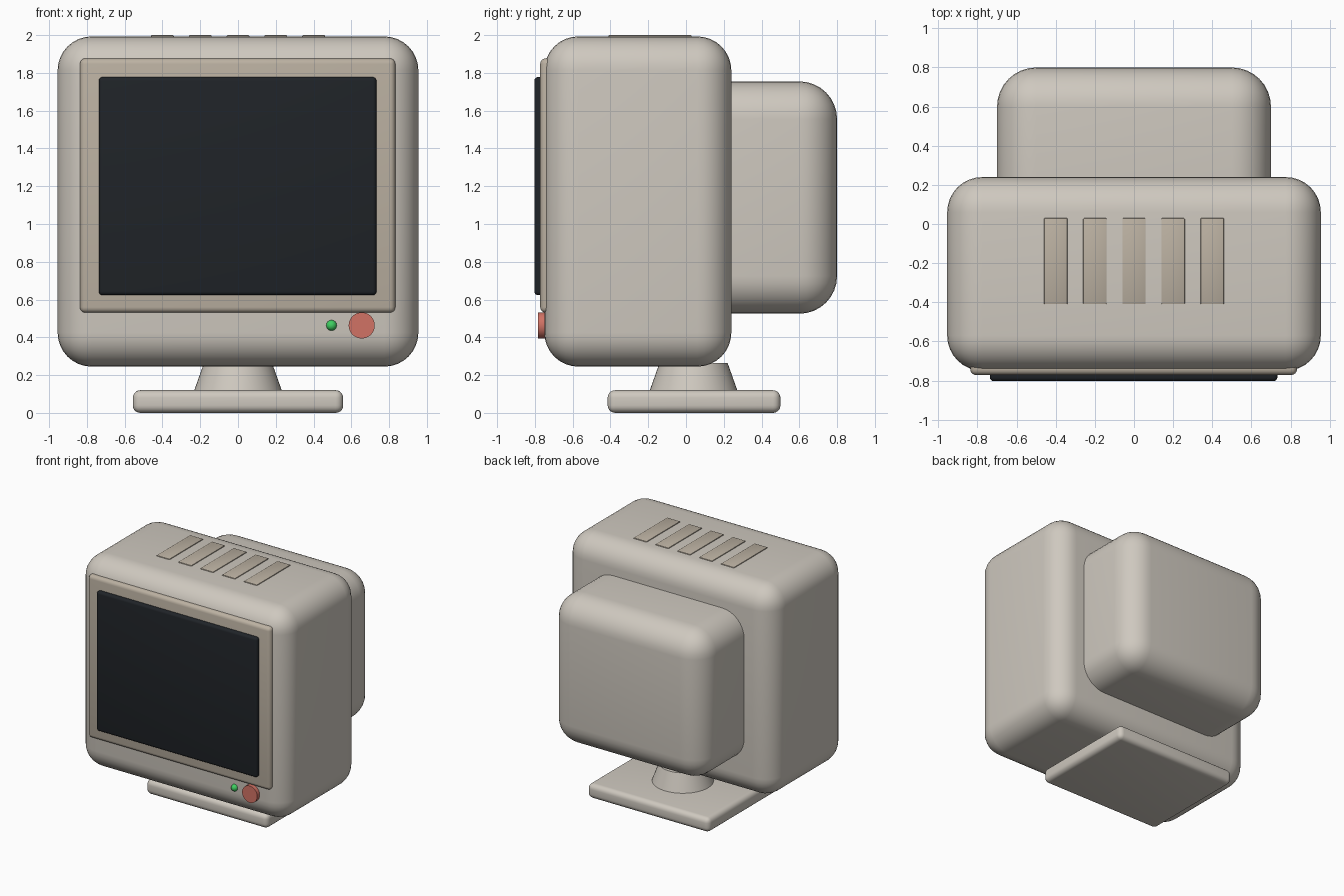
import bpy
import math
from mathutils import Vector

default = bpy.data.objects.get("Cube")
if default:
    bpy.data.objects.remove(default, do_unlink=True)


def material(name, rgb, roughness=0.5):
    mat = bpy.data.materials.new(name)
    mat.use_nodes = True
    color = (*rgb, 1)
    mat.diffuse_color = color
    shader = mat.node_tree.nodes["Principled BSDF"]
    shader.inputs["Base Color"].default_value = color
    shader.inputs["Roughness"].default_value = roughness
    return mat


def finish(name, mat):
    obj = bpy.context.object
    obj.name = obj.data.name = name
    obj.data.materials.append(mat)
    return obj


def rounded_box(name, low, high, radius, mat, segments=8):
    """Box between two corners with rounded edges."""
    low, high = Vector(low), Vector(high)
    bpy.ops.mesh.primitive_cube_add(size=1, location=(low + high) / 2)
    obj = finish(name, mat)
    obj.scale = high - low
    bpy.ops.object.transform_apply(location=False, rotation=False, scale=True)
    bevel = obj.modifiers.new("Rounded edges", "BEVEL")
    bevel.width = radius
    bevel.segments = segments
    bpy.ops.object.modifier_apply(modifier=bevel.name)
    bpy.ops.object.shade_smooth_by_angle(angle=math.radians(35))
    return obj


plastic = material("Warm plastic", (0.62, 0.58, 0.52))
trim = material("Trim plastic", (0.50, 0.44, 0.36))
glass = material("Dark glass", (0.014, 0.017, 0.021), 0.2)
red = material("Red knob", (0.64, 0.17, 0.13))
green = material("Green light", (0.05, 0.62, 0.12))

# Housing
rounded_box("housing", (-0.955, -0.75, 0.245), (0.955, 0.24, 1.993), 0.18, plastic)
rounded_box("rear_housing", (-0.7, -0.2, 0.525), (0.7, 0.8, 1.755), 0.2, plastic)

# Screen and its surround
rounded_box("screen_surround", (-0.837, -0.772, 0.53), (0.833, -0.65, 1.877), 0.03, trim, 4)
rounded_box("screen", (-0.737, -0.803, 0.623), (0.733, -0.7, 1.778), 0.02, glass, 4)

# Top vents
for i in range(5):
    x = (i - 2) * 0.2
    rounded_box(f"vent_{i + 1}", (x - 0.06, -0.41, 1.96), (x + 0.06, 0.03, 2.0), 0.005, trim, 2)

# Front controls
bpy.ops.mesh.primitive_cylinder_add(vertices=48, radius=0.069, depth=0.08,
                                    location=(0.655, -0.743, 0.463),
                                    rotation=(math.pi / 2, 0, 0))
finish("power_knob", red)
bpy.ops.object.shade_smooth_by_angle()
bpy.ops.mesh.primitive_uv_sphere_add(segments=24, ring_count=12, radius=0.028,
                                     location=(0.495, -0.75, 0.463))
finish("power_light", green)
bpy.ops.object.shade_smooth()

# Stand
rounded_box("stand_base", (-0.557, -0.415, 0), (0.557, 0.5, 0.12), 0.04, plastic, 5)
bpy.ops.mesh.primitive_cone_add(vertices=48, radius1=0.235, radius2=0.18, depth=0.155,
                                location=(0, 0.04, 0.1875))
finish("stand_neck", plastic)
bpy.ops.object.shade_smooth_by_angle()
